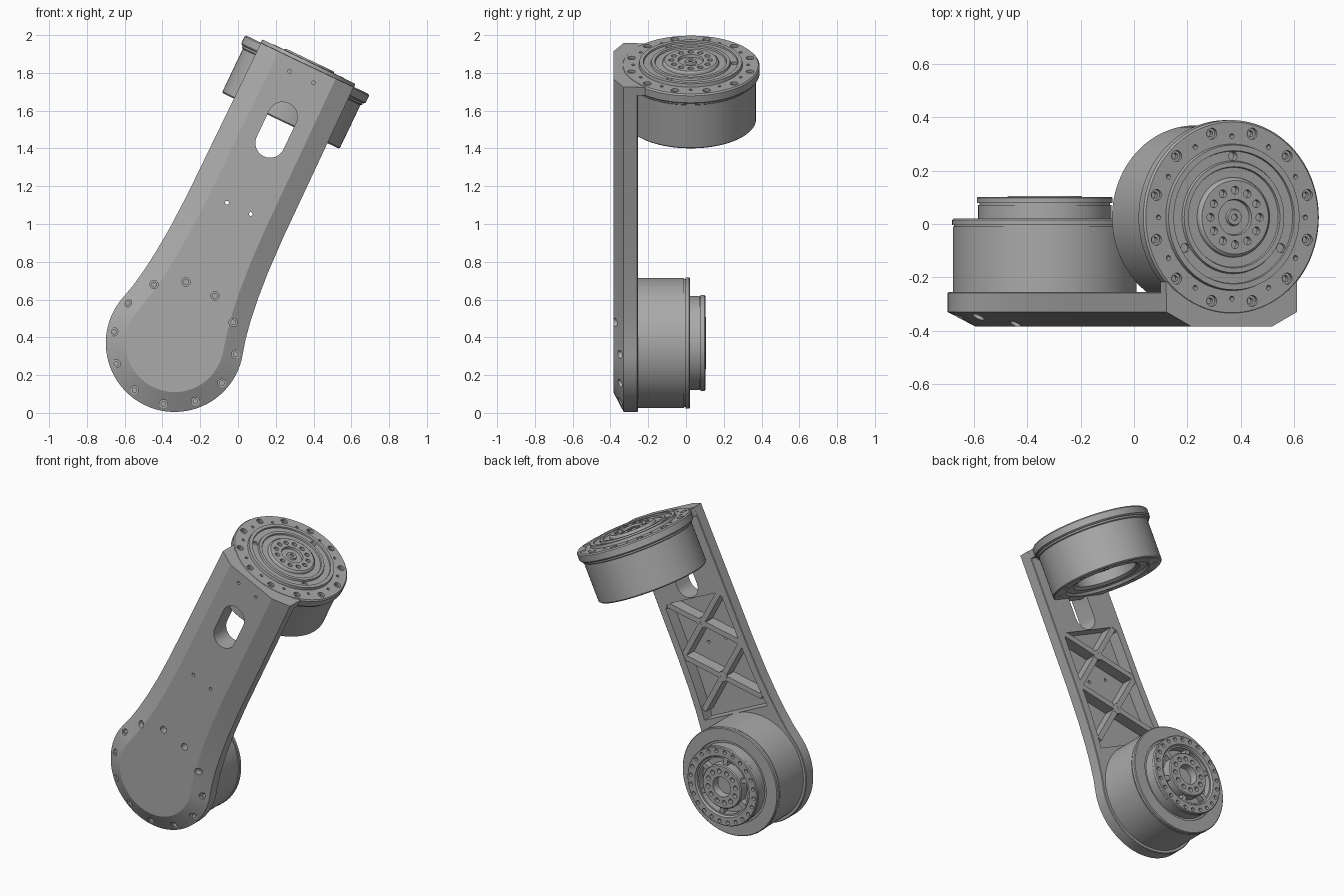
import bpy, bmesh, math
from mathutils import Matrix, Vector

cube = bpy.data.objects.get("Cube")
if cube:
    bpy.data.objects.remove(cube, do_unlink=True)

# One grey metal for everything
metal = bpy.data.materials.new("grey_metal")
metal.use_nodes = True
grey = (0.4, 0.4, 0.4, 1)
metal.diffuse_color = grey
metal.node_tree.nodes["Principled BSDF"].inputs["Base Color"].default_value = grey

# Frames: the arm runs along local z, then the whole thing is tilted
TILT = Matrix.Translation((-0.335, 0, 0.37)) @ Matrix.Rotation(math.radians(25.5), 4, 'Y')
BACK = Matrix.Rotation(-math.pi / 2, 4, 'X')
FRONT = Matrix.Rotation(math.pi / 2, 4, 'X')
TOP = Matrix.Translation((0, 0.025, 0))


def finish(bm, name):
    bmesh.ops.recalc_face_normals(bm, faces=bm.faces)
    mesh = bpy.data.meshes.new(name)
    bm.to_mesh(mesh)
    bm.free()
    mesh.materials.append(metal)
    ob = bpy.data.objects.new(name, mesh)
    bpy.context.collection.objects.link(ob)
    ob.matrix_world = TILT
    return ob


def lathe(bm, profile, frame, segs=96):
    """Revolve (radius, height) points about the z axis of a frame."""
    rings = []
    for r, h in profile:
        count = segs if r > 0 else 1
        rings.append([bm.verts.new(frame @ Vector((r * math.cos(a), r * math.sin(a), h)))
                      for a in (math.tau * i / segs for i in range(count))])
    for lo, hi in zip(rings, rings[1:]):
        for i in range(segs):
            j = (i + 1) % segs
            quad = [lo[i % len(lo)], lo[j % len(lo)], hi[j % len(hi)], hi[i % len(hi)]]
            bm.faces.new(list(dict.fromkeys(quad)))


def loft(bm, layers):
    """Stack (y, outline) layers and cap both ends."""
    rings = [[bm.verts.new((x, y, z)) for x, z in pts] for y, pts in layers]
    for a, b in zip(rings, rings[1:]):
        for i in range(len(a)):
            j = (i + 1) % len(a)
            bm.faces.new((a[i], a[j], b[j], b[i]))
    bm.faces.new(rings[0])
    bm.faces.new(rings[-1])


def hole(bm, frame, x, y, top, r, depth, step=0.0):
    """Cutter for a plain or counterbored hole whose mouth is at height top."""
    pts = [(0, top - depth), (r * 0.55 if step else r, top - depth)]
    if step:
        pts += [(r * 0.55, top - step), (r, top - step)]
    pts += [(r, top + 0.05), (0, top + 0.05)]
    lathe(bm, pts, frame @ Matrix.Translation((x, y, 0)), 16)


def hole_circle(bm, frame, radius, count, first, *args):
    for i in range(count):
        a = math.radians(first + 360 * i / count)
        hole(bm, frame, radius * math.cos(a), radius * math.sin(a), *args)


def cut(bm, *targets):
    cutter = finish(bm, "cutter")
    cutter.hide_render = True
    for ob in targets:
        mod = ob.modifiers.new("cut", 'BOOLEAN')
        mod.operation = 'DIFFERENCE'
        mod.solver = 'EXACT'
        mod.object = cutter
        bpy.context.view_layer.objects.active = ob
        bpy.ops.object.modifier_apply(modifier=mod.name)
    bpy.data.objects.remove(cutter, do_unlink=True)


# Arm plate: round at the bottom, waisted sides, straight top
SIDE = [(0.33, 0.18), (0.312, 0.28), (0.297, 0.4), (0.285, 0.55), (0.278, 0.75), (0.272, 1.63)]


def outline(d):
    arc = [math.radians(196 + 148 * i / 48) for i in range(49)]
    arc = [math.radians(164 + 212 * i / 48) for i in range(49)]
    pts = [((0.365 - d) * math.cos(a), (0.365 - d) * math.sin(a)) for a in arc]
    return pts + [(x - d, z) for x, z in SIDE] + [(d - x, z) for x, z in reversed(SIDE)]


bm = bmesh.new()
loft(bm, [(-0.255, outline(0.004)), (-0.259, outline(0)),
          (-0.33, outline(0)), (-0.385, outline(0.105))])
arm = finish(bm, "arm_plate")

# Rear pocket
bm = bmesh.new()
right = [(0.255, 0.345), (0.245, 0.42), (0.235, 0.55), (0.228, 0.75), (0.225, 1.06), (0.2, 1.09)]
pocket = right + [(-x, z) for x, z in reversed(right)]
loft(bm, [(-0.2, pocket), (-0.335, pocket)])
cut(bm, arm)

# Cable slot through the plate
bm = bmesh.new()
slot = []
for i in range(34):
    a = math.pi * (i if i < 17 else i - 1) / 16
    slot.append((0.078 * math.cos(a), 1.25 + (0.077 if i < 17 else -0.077) + 0.078 * math.sin(a)))
loft(bm, [(-0.2, slot), (-0.5, slot)])
cut(bm, arm)

# Screw holes in the front face
bm = bmesh.new()
hole_circle(bm, FRONT, 0.328, 12, 15, 0.352, 0.022, 0.04, 0.014)
for x in (-0.07, 0.07):
    hole(bm, FRONT, x, 0.79, 0.385, 0.01, 0.1)
    hole(bm, FRONT, x, 1.56, 0.385, 0.01, 0.03)
cut(bm, arm)

# Crossed stiffening ribs with bosses at the crossings
bm = bmesh.new()
for mid in (0.93, 0.58):
    for s in (-1, 1):
        a, b = Vector((-0.235 * s, mid - 0.175)), Vector((0.235 * s, mid + 0.175))
        d = (b - a).normalized() * 0.017
        n = Vector((-d.y, d.x))
        bar = [a + n, b + n, b - n, a - n]
        loft(bm, [(-0.259, bar), (-0.34, bar)])
    lathe(bm, [(0, -0.34), (0.032, -0.34), (0.032, -0.258), (0.012, -0.258),
               (0.012, -0.27), (0, -0.27)], BACK @ Matrix.Translation((0, -mid, 0)), 24)
ribs = finish(bm, "cross_ribs")

# Upper joint: motor can hanging below the flange
bm = bmesh.new()
lathe(bm, [(0, 1.4), (0.19, 1.4), (0.19, 1.335), (0.21, 1.32), (0.255, 1.32), (0.265, 1.303),
           (0.338, 1.303), (0.345, 1.31), (0.345, 1.56), (0.352, 1.565), (0.352, 1.58),
           (0, 1.58)], TOP)
upper_motor = finish(bm, "upper_motor")
bm = bmesh.new()
hole_circle(bm, TOP @ Matrix.Rotation(math.pi, 4, 'X'), 0.3, 12, 15, -1.303, 0.014, 0.02)
cut(bm, upper_motor)

# Upper flange with its stepped output rings
bm = bmesh.new()
lathe(bm, [(0, 1.575), (0.356, 1.575), (0.365, 1.583), (0.365, 1.624), (0.358, 1.632),
           (0.275, 1.632), (0.272, 1.65), (0.25, 1.65), (0.248, 1.641), (0.212, 1.641),
           (0.208, 1.652), (0.19, 1.652), (0.187, 1.643), (0.15, 1.643), (0.146, 1.654),
           (0.138, 1.66), (0.068, 1.66), (0.065, 1.645), (0.032, 1.645), (0.028, 1.656),
           (0.012, 1.656), (0.012, 1.646), (0, 1.646)], TOP)
flange = finish(bm, "upper_flange")
bm = bmesh.new()
neck = [(-0.272, 1.58), (0.272, 1.58), (0.272, 1.628), (-0.272, 1.628)]
loft(bm, [(-0.32, neck), (0.0, neck)])
neck = finish(bm, "flange_neck")

bm = bmesh.new()
hole_circle(bm, TOP, 0.325, 12, 15, 1.632, 0.021, 0.035, 0.016)
hole_circle(bm, TOP, 0.305, 12, 0, 1.632, 0.009, 0.03)
cut(bm, flange, neck, arm)
bm = bmesh.new()
hole_circle(bm, TOP, 0.23, 3, 90, 1.641, 0.017, 0.03)
hole_circle(bm, TOP, 0.102, 12, 0, 1.66, 0.015, 0.025)
cut(bm, flange)

# Lower joint: motor body, output drum and hub facing the back
bm = bmesh.new()
lathe(bm, [(0, -0.29), (0.345, -0.29), (0.345, -0.01), (0.34, -0.01), (0.34, -0.003),
           (0.348, -0.003), (0.348, 0.015), (0.343, 0.02), (0.265, 0.02), (0.262, 0.012),
           (0.25, 0.012), (0.25, 0.072), (0.245, 0.072), (0.245, 0.078), (0.255, 0.078),
           (0.255, 0.097), (0.25, 0.102), (0.198, 0.102), (0.19, 0.09), (0.18, 0.09),
           (0.18, 0.045), (0.142, 0.045), (0.142, 0.1), (0.136, 0.106), (0.065, 0.106),
           (0.06, 0.06), (0, 0.06)], BACK)
lower_motor = finish(bm, "lower_motor")
bm = bmesh.new()
hole_circle(bm, BACK, 0.23, 24, 0, 0.102, 0.012, 0.02)
hole_circle(bm, BACK, 0.102, 12, 15, 0.106, 0.015, 0.025)
cut(bm, lower_motor)

# Spokes bridging the drum recess
bm = bmesh.new()
for i in range(6):
    spin = Matrix.Rotation(math.pi * i / 3, 4, 'Y')
    bmesh.ops.create_cube(bm, size=1, matrix=spin @ Matrix.Translation((0.16, 0.06, 0))
                          @ Matrix.Diagonal((0.06, 0.05, 0.03, 1)))
spokes = finish(bm, "drum_spokes")

# Smooth the round parts, keep machined edges crisp
bpy.ops.object.select_all(action='DESELECT')
for ob in (arm, upper_motor, flange, lower_motor):
    ob.select_set(True)
bpy.context.view_layer.objects.active = arm
bpy.ops.object.shade_smooth_by_angle(angle=math.radians(25))
